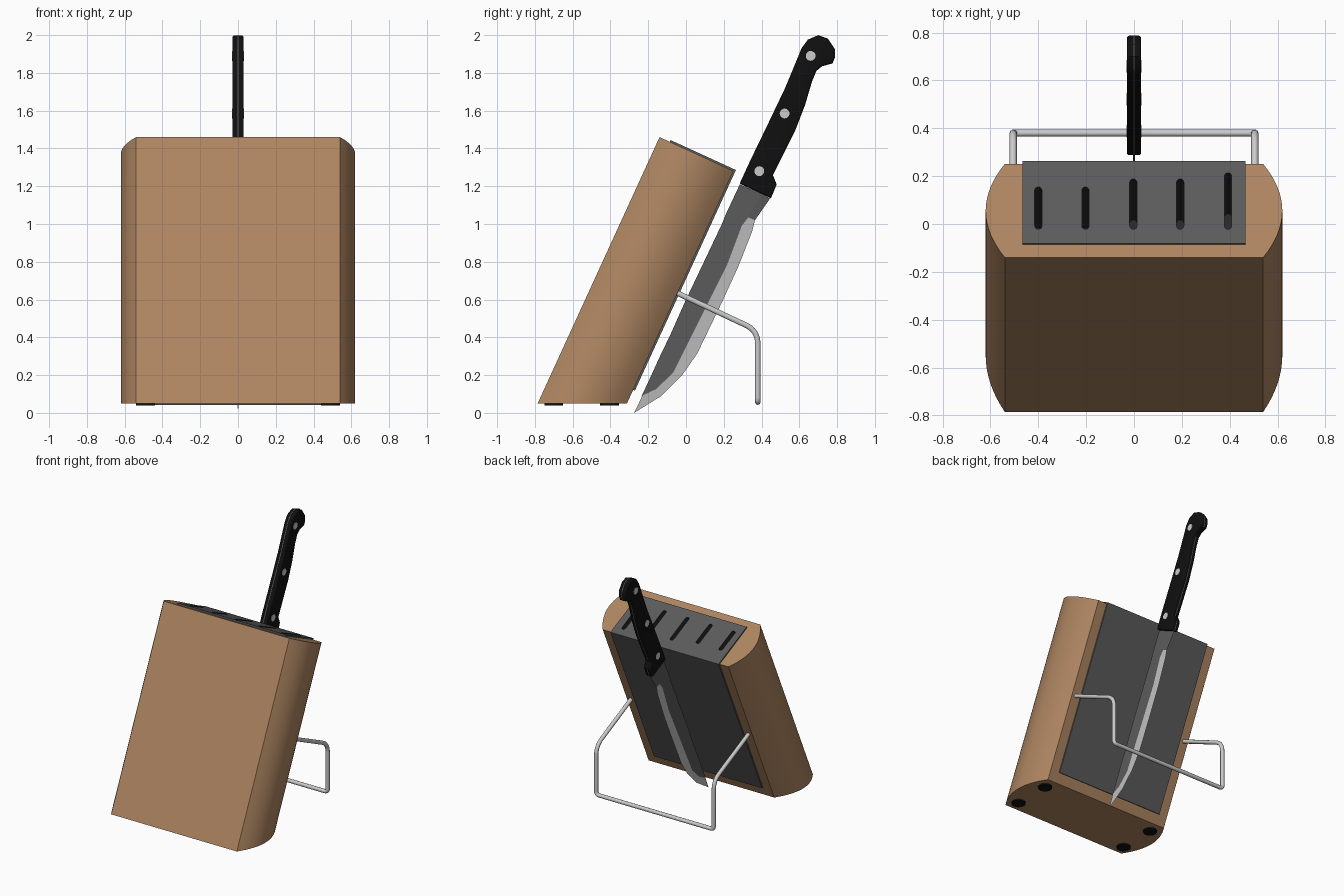
import bpy, bmesh
from math import sin, cos, pi, radians
from mathutils import Vector

cube = bpy.data.objects.get("Cube")
if cube:
    bpy.data.objects.remove(cube)


def material(name, rgb, rough=0.6):
    m = bpy.data.materials.new(name)
    m.use_nodes = True
    m.diffuse_color = (*rgb, 1)
    bsdf = next(n for n in m.node_tree.nodes if n.type == "BSDF_PRINCIPLED")
    bsdf.inputs["Base Color"].default_value = (*rgb, 1)
    bsdf.inputs["Roughness"].default_value = rough
    return m


WOOD = material("wood", (0.42, 0.235, 0.12))
GREY = material("dark grey", (0.105, 0.105, 0.105))
SLOT = material("slot black", (0.02, 0.02, 0.02))
BLACK = material("handle black", (0.005, 0.005, 0.005))
STEEL = material("steel", (0.6, 0.6, 0.6))
EDGE = material("blade edge", (0.52, 0.52, 0.52))

# Leaning frame: u runs back across the block's top, w runs up along its lean
TILT = radians(24.6)
TOP_FRONT = Vector((0, -0.14, 1.46))
U = Vector((0, cos(TILT), -sin(TILT)))
W = Vector((0, sin(TILT), cos(TILT)))
DEPTH, BASE_Z = 0.43, 0.05


def lean(x, u, w):
    return TOP_FRONT + Vector((x, 0, 0)) + U * u + W * w


def link(name, bm, mats):
    bmesh.ops.recalc_face_normals(bm, faces=bm.faces)
    mesh = bpy.data.meshes.new(name)
    bm.to_mesh(mesh)
    bm.free()
    for m in mats:
        mesh.materials.append(m)
    ob = bpy.data.objects.new(name, mesh)
    bpy.context.collection.objects.link(ob)
    return ob


def prism(name, ring_a, ring_b, *mats):
    """Solid between two matching rings of points."""
    bm = bmesh.new()
    a = [bm.verts.new(p) for p in ring_a]
    b = [bm.verts.new(p) for p in ring_b]
    bm.faces.new(a)
    bm.faces.new(b)
    for i in range(len(a)):
        j = (i + 1) % len(a)
        bm.faces.new((a[i], a[j], b[j], b[i]))
    return link(name, bm, mats)


def activate(ob):
    bpy.ops.object.select_all(action="DESELECT")
    ob.select_set(True)
    bpy.context.view_layer.objects.active = ob


def smooth(ob, angle=35):
    activate(ob)
    bpy.ops.object.shade_smooth_by_angle(angle=radians(angle))


def carve(ob, cutter):
    mod = ob.modifiers.new("carve", "BOOLEAN")
    mod.operation, mod.solver, mod.object = "DIFFERENCE", "EXACT", cutter
    activate(ob)
    bpy.ops.object.modifier_apply(modifier=mod.name)
    bpy.data.objects.remove(cutter)


def lean_box(name, half_x, u0, u1, w0, w1, *mats):
    corners = [(-half_x, u0), (half_x, u0), (half_x, u1), (-half_x, u1)]
    return prism(name, [lean(x, u, w0) for x, u in corners],
                 [lean(x, u, w1) for x, u in corners], *mats)


# Wooden block: flat front and back, bulging sides, level base, square-cut top
steps = 16
side = [(0.54 + 0.08 * (1 - (2 * i / steps - 1) ** 2), DEPTH * i / steps)
        for i in range(steps + 1)]
section = side + [(-x, u) for x, u in reversed(side)]
top = [lean(x, u, 0) for x, u in section]
bottom = [p - W * ((p.z - BASE_Z) / W.z) for p in top]
block = prism("block", bottom, top, WOOD)
carve(block, lean_box("pocket", 0.465, 0.06, 0.5, -1.275, 0.1, WOOD))
smooth(block)

# Grey insert with its slots
insert = lean_box("slotted_insert", 0.465, 0.06, 0.44, -1.275, 0.01, GREY, SLOT)
for x, end in zip((-0.4, -0.203, -0.003, 0.193, 0.393),
                  (0.32, 0.32, 0.357, 0.357, 0.385)):
    r, start = 0.015, 0.125
    outline = []
    for i in range(14):
        a = pi * (i % 7) / 6 + (pi if i > 6 else 0)
        centre = end - r if i < 7 else start + r
        outline.append((x + r * cos(a), centre + r * sin(a)))
    cutter = prism("slot_cutter", [lean(*p, -0.4) for p in outline],
                   [lean(*p, 0.1) for p in outline], GREY, SLOT)
    for f in cutter.data.polygons:
        f.material_index = 1
    carve(insert, cutter)

# Rubber feet
for x in (-0.49, 0.49):
    for y in (-0.70, -0.405):
        ring = [(x + 0.05 * cos(a), y + 0.05 * sin(a))
                for a in (2 * pi * i / 24 for i in range(24))]
        foot = prism("foot", [(*p, 0.04) for p in ring],
                     [(*p, 0.055) for p in ring], BLACK)
        smooth(foot)

# Wire stand: one bent rod mirrored about the middle
half = [(Vector((0.505, -0.09, 0.655)), 0), (Vector((0.505, 0.38, 0.435)), 0.07),
        (Vector((0.505, 0.38, 0.058)), 0.025)]
path = half + [(Vector((-p.x, p.y, p.z)), r) for p, r in reversed(half)]
points = []
for i, (p, r) in enumerate(path):
    if r == 0:
        points.append(p)
        continue
    a = p + (path[i - 1][0] - p).normalized() * r
    b = p + (path[i + 1][0] - p).normalized() * r
    for k in range(9):
        t = k / 8
        points.append(a * (1 - t) ** 2 + p * 2 * t * (1 - t) + b * t * t)
curve = bpy.data.curves.new("wire_stand", "CURVE")
curve.dimensions = "3D"
curve.bevel_depth, curve.bevel_resolution = 0.015, 3
curve.use_fill_caps = True
spline = curve.splines.new("POLY")
spline.points.add(len(points) - 1)
for sp, p in zip(spline.points, points):
    sp.co = (*p, 1)
curve.materials.append(STEEL)
bpy.context.collection.objects.link(bpy.data.objects.new("wire_stand", curve))

# Blade: stations of spine, grind line and cutting edge as (y, z)
stations = [
    ((-.237, .085), (-.23, .092), (-.275, 0)),
    ((-.19, .185), (-.16, .125), (-.13, .09)),
    ((-.14, .295), (-.07, .21), (-.02, .2)),
    ((-.08, .42), (0, .35), (.06, .315)),
    ((0, .6), (.125, .6), (.185, .575)),
    ((.1, .81), (.22, .79), (.275, .77)),
    ((.19, 1), (.295, .99), (.35, .96)),
    ((.21, 1.05), (.33, 1.035), (.365, 1.02)),
    ((.285, 1.21), (.4, 1.16), (.445, 1.135)),
]
bm = bmesh.new()
T = 0.005
rows = [[bm.verts.new(p) for p in ((T, *s), (T, *m), (0, *e), (-T, *m), (-T, *s))]
        for s, m, e in stations]
bm.faces.new(rows[0]).material_index = 1
bm.faces.new(rows[-1])
for n, (lo, hi) in enumerate(zip(rows, rows[1:])):
    for i in range(5):
        j = (i + 1) % 5
        f = bm.faces.new((lo[i], lo[j], hi[j], hi[i]))
        f.material_index = 1 if i in (1, 2) and n < len(rows) - 2 else 0
link("blade", bm, (GREY, EDGE))

# Handle: black grips around a thin steel tang
grip = [(.285, 1.215), (.45, 1.137), (.48, 1.21), (.46, 1.26), (.5, 1.34),
        (.58, 1.5), (.63, 1.63), (.667, 1.755), (.69, 1.81), (.72, 1.835),
        (.775, 1.85), (.787, 1.88), (.787, 1.925), (.75, 1.98), (.70, 1.998),
        (.645, 1.975), (.612, 1.93), (.525, 1.72), (.42, 1.5), (.34, 1.335)]


def slab(name, outline, half_x, mat):
    return prism(name, [(-half_x, *p) for p in outline],
                 [(half_x, *p) for p in outline], mat)


handle = slab("handle", grip, 0.03, BLACK)
bevel = handle.modifiers.new("soft edges", "BEVEL")
bevel.width, bevel.segments, bevel.limit_method = 0.01, 3, "ANGLE"
bevel.angle_limit = radians(60)
activate(handle)
bpy.ops.object.modifier_apply(modifier=bevel.name)
smooth(handle)
slab("tang", [(.54 + (y - .54) * 1.004, 1.57 + (z - 1.57) * 1.004) for y, z in grip],
     0.003, GREY)

# Rivets through the handle
for y, z in ((.66, 1.89), (.522, 1.585), (.388, 1.28)):
    ring = [(y + 0.026 * cos(a), z + 0.026 * sin(a))
            for a in (2 * pi * i / 20 for i in range(20))]
    smooth(slab("rivet", ring, 0.032, STEEL))
